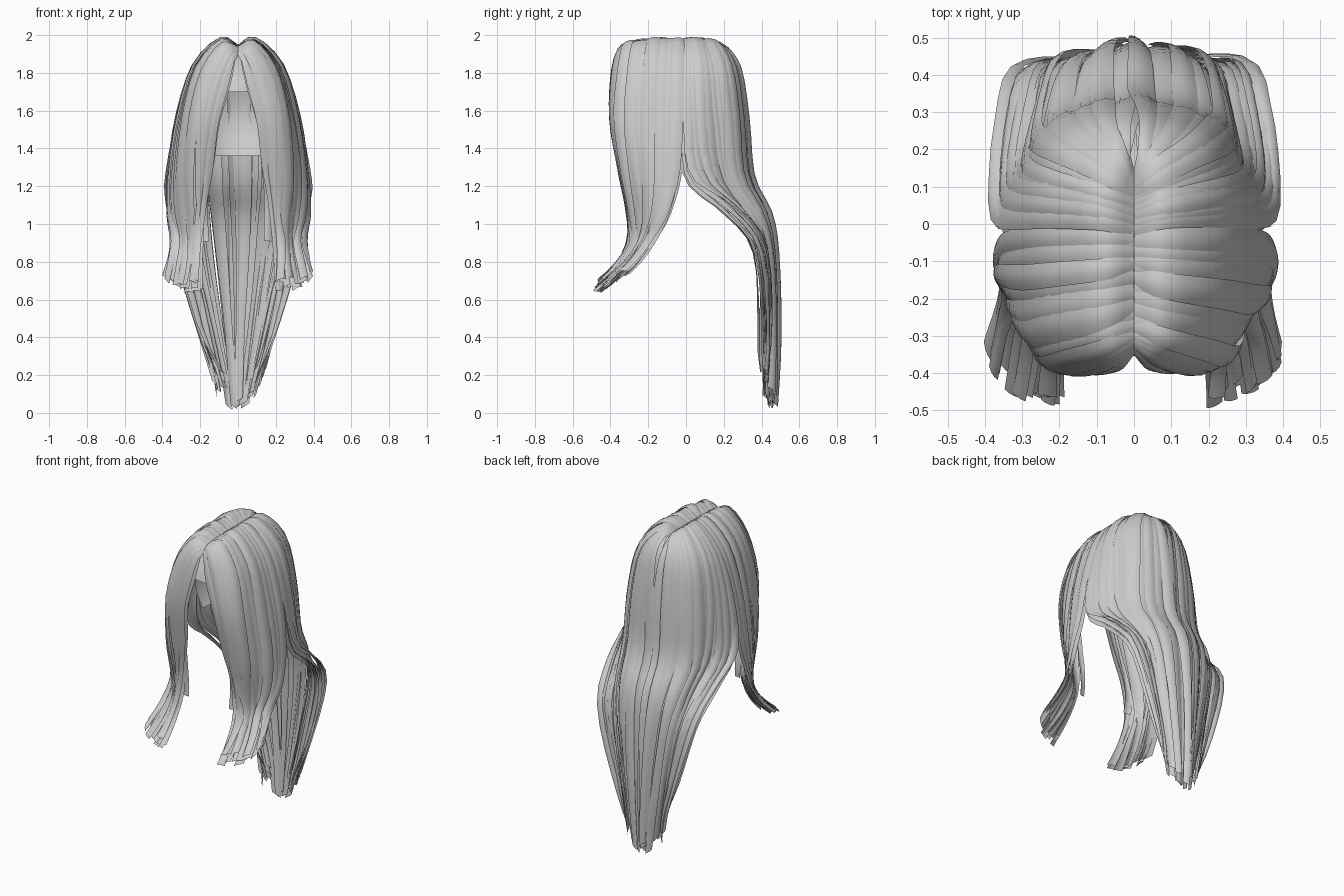
import bpy, bmesh, math, random
from mathutils import Vector

if "Cube" in bpy.data.objects:
    bpy.data.objects.remove(bpy.data.objects["Cube"])

random.seed(11)
hair = bpy.data.materials.new("hair_grey")
hair.diffuse_color = (0.6, 0.6, 0.6, 1)
hair.use_nodes = True
hair.node_tree.nodes["Principled BSDF"].inputs["Base Color"].default_value = hair.diffuse_color

# Guide curves of the right half, root to tip, ordered from the front to the back
FRONT = [
    [(0, -.345, 1.91), (.025, -.38, 1.86), (.06, -.4, 1.73), (.11, -.395, 1.53), (.135, -.35, 1.3),
     (.17, -.31, 1.1), (.2, -.31, .9), (.2, -.4, .75), (.2, -.5, .65)],
    [(0, -.3, 1.94), (.08, -.33, 1.95), (.18, -.36, 1.8), (.24, -.375, 1.55), (.26, -.33, 1.25),
     (.25, -.29, 1.05), (.25, -.28, .9), (.26, -.36, .77), (.28, -.48, .66)],
    [(0, -.15, 1.95), (.09, -.17, 1.98), (.23, -.19, 1.83), (.31, -.2, 1.55), (.35, -.19, 1.25),
     (.345, -.19, 1.05), (.32, -.22, .92), (.34, -.3, .8), (.36, -.43, .68)],
    [(0, -.03, 1.95), (.09, -.02, 1.98), (.24, -.02, 1.83), (.33, -.03, 1.55), (.37, -.05, 1.25),
     (.38, -.11, 1.05), (.355, -.19, .92), (.37, -.26, .82), (.4, -.36, .72)]]
BACK = [
    [(0, -.02, 1.95), (.09, 0, 1.98), (.24, 0, 1.83), (.33, 0, 1.55), (.37, .03, 1.25),
     (.36, .22, 1.08), (.32, .38, .88), (.22, .42, .5), (.09, .41, .11)],
    [(0, .05, 1.95), (.09, .08, 1.98), (.23, .12, 1.83), (.29, .14, 1.55), (.3, .18, 1.25),
     (.27, .32, 1.05), (.24, .42, .85), (.16, .43, .45), (.08, .42, .06)],
    [(0, .1, 1.95), (.06, .16, 1.965), (.16, .235, 1.83), (.2, .275, 1.55), (.21, .3, 1.25),
     (.19, .4, 1.05), (.16, .45, .82), (.1, .46, .4), (.05, .45, .03)],
    [(0, .12, 1.95), (.02, .2, 1.94), (.02, .29, 1.83), (.01, .335, 1.55), (0, .36, 1.25),
     (0, .45, 1.05), (0, .48, .82), (0, .485, .4), (0, .46, -.01)]]


def spline(points, u):
    """Smooth curve through the points, u from 0 to 1."""
    n = len(points) - 1
    u = min(max(u, 0), 1) * n
    i = min(int(u), n - 1)
    f = u - i
    b, c = points[i], points[i + 1]
    a = points[i - 1] if i else b * 2 - c
    d = points[i + 2] if i + 2 <= n else c * 2 - b
    return .5 * (2 * b + (c - a) * f + (2 * a - 5 * b + 4 * c - d) * f * f
                 + (3 * b - a - 3 * c + d) * f ** 3)


def sheet(guides, t, s):
    return spline([spline(g, s) for g in guides], t)


def add_strand(verts, faces, guides, t0, spacing, lift, side,
               length=None, max_width=.1, bulge=0, inset=0, steps=24):
    """One curved, slightly wavy and twisted ribbon following the guide sheet."""
    start = len(verts)
    drift = random.uniform(-.14, .14)
    length = length or random.uniform(.94, 1)
    wide = random.uniform(.85, 1.25)
    sway, phase = random.uniform(0, .014), random.uniform(0, 6.3)
    twist = random.uniform(-.45, .45)
    fan = random.uniform(-.016, .016)
    for k in range(steps + 1):
        s = k / steps * length
        free = max(0, s - .4) / .6          # how far below the skull
        t = min(max(t0 + drift * max(0, s - .3), 0), 1)
        p = sheet(guides, t, s)
        along = sheet(guides, t, s + .01) - sheet(guides, t, s - .01)
        lo, hi = max(t - .02, 0), min(t + .02, 1)
        across = sheet(guides, hi, s) - sheet(guides, lo, s)
        width = min(max(across.length / (hi - lo) * spacing * 1.5, .045), max_width) * wide
        across.normalize()
        normal = along.cross(across).normalized()
        p = p + across * (sway * free * math.sin(phase + s * 9))
        p = p + normal * (lift * min(1, s * 6) + fan * free + bulge * math.sin(math.pi * free))
        p.x -= inset * free
        turn = twist * free
        flat = across * math.cos(turn) + normal * math.sin(turn)
        for c in (-1, -.35, .35, 1):
            q = p + flat * (c * width / 2) - normal * (.14 * width * c * c)
            verts.append((q.x * side, q.y, max(q.z, 0)))
    for k in range(steps):
        for c in range(3):
            a = start + k * 4 + c
            f = (a, a + 4, a + 5, a + 1)
            faces.append(f if side > 0 else f[::-1])


def make_object(name, verts, faces):
    mesh = bpy.data.meshes.new(name)
    mesh.from_pydata(verts, [], faces)
    mesh.materials.append(hair)
    mesh.shade_smooth()
    ob = bpy.data.objects.new(name, mesh)
    bpy.context.collection.objects.link(ob)
    return ob


front = [[Vector(p) for p in g] for g in FRONT]
back = [[Vector(p) for p in g] for g in BACK]

# Hair sheets: an inner and an outer layer of overlapping strands on each side
for name, guides, count in (("front_hair", front, 11), ("back_hair", back, 12)):
    for side, label in ((1, "right"), (-1, "left")):
        verts, faces = [], []
        for layer in (-.014, .006):
            for i in range(count):
                t = (i + .5 + random.uniform(-.3, .3)) / count
                slim = .07 if guides is back and t < .35 else .1
                add_strand(verts, faces, guides, t, 1 / count,
                           layer + random.uniform(-.008, .008), side, max_width=slim)
        make_object(f"{name}_{label}", verts, faces)

# Loose locks: bowed ones behind the shoulders, short ones beside the face
for side, label in ((1, "right"), (-1, "left")):
    verts, faces = [], []
    for t in (.03, .12, .22):
        add_strand(verts, faces, back, t, .08, .005, side, max_width=.06,
                   bulge=.035 if side > 0 else .02)
    add_strand(verts, faces, front, .06, .08, -.015, side, length=.74, max_width=.06, inset=.05)
    make_object(f"loose_locks_{label}", verts, faces)

# Scalp cap under the hair, open at the face and the neck
bm = bmesh.new()
bmesh.ops.create_uvsphere(bm, u_segments=32, v_segments=24, radius=1)
for v in bm.verts:
    x, y, z = v.co
    v.co = (x * .29, y * .33 - .03, 1.58 + z * .36)
for z in (1.36, 1.7):
    bmesh.ops.bisect_plane(bm, geom=bm.verts[:] + bm.edges[:] + bm.faces[:],
                           plane_co=(0, 0, z), plane_no=(0, 0, 1), clear_inner=z < 1.5)
opening = [f for f in bm.faces
           if f.calc_center_median().z < 1.7 and f.calc_center_median().y < -.04]
bmesh.ops.delete(bm, geom=opening, context='FACES')
cap = make_object("scalp_cap", [], [])
bm.to_mesh(cap.data)
bm.free()
cap.data.shade_smooth()
